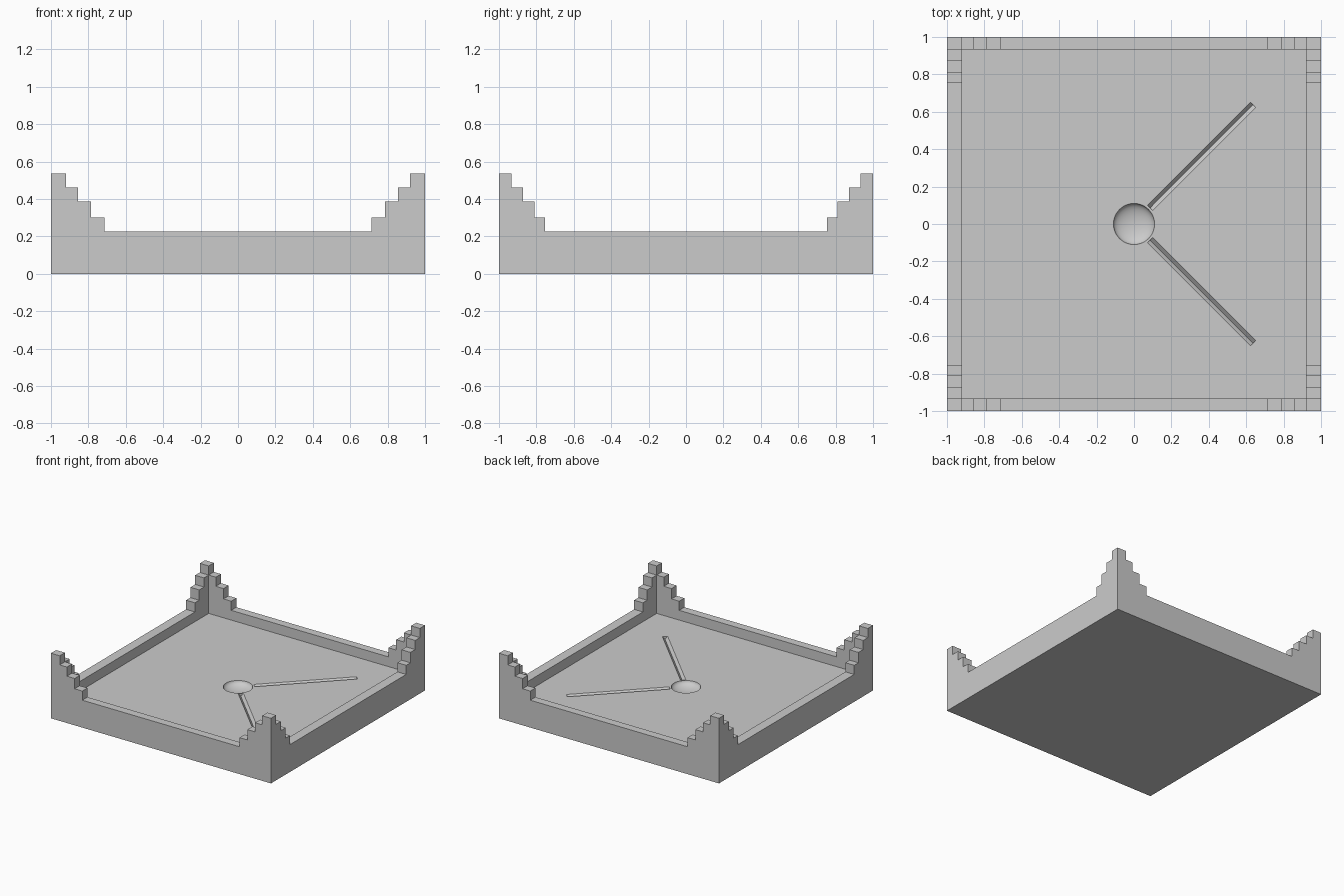
import bpy, bmesh, math
from mathutils import Matrix

if "Cube" in bpy.data.objects:
    bpy.data.objects.remove(bpy.data.objects["Cube"])

FLOOR = 0.145
WALL = 0.225
DEPTH = 0.022


def finish(name, bm):
    bmesh.ops.recalc_face_normals(bm, faces=bm.faces)
    me = bpy.data.meshes.new(name)
    bm.to_mesh(me)
    bm.free()
    ob = bpy.data.objects.new(name, me)
    bpy.context.collection.objects.link(ob)
    return ob


def prism(name, pts, sweep, matrix=Matrix()):
    """Extrude a closed 3D outline along a vector."""
    bm = bmesh.new()
    face = bm.faces.new([bm.verts.new(p) for p in pts])
    ext = bmesh.ops.extrude_face_region(bm, geom=[face])
    verts = [g for g in ext["geom"] if isinstance(g, bmesh.types.BMVert)]
    bmesh.ops.translate(bm, verts=verts, vec=sweep)
    bm.transform(matrix)
    return finish(name, bm)


def stepped(end, steps):
    """Wall outline (u, z) rising in steps towards both ends."""
    half, z = [], WALL
    for u, top in steps:
        half += [(u, z), (u, top)]
        z = top
    half += [(end, z), (end, 0)]
    return half + [(-u, z) for u, z in reversed(half)]


# Stepped walls: front and back carry the corner posts
long_wall = stepped(1.0, [(0.715, 0.30), (0.785, 0.385), (0.855, 0.46), (0.92, 0.535)])
side_wall = stepped(0.933, [(0.755, 0.30), (0.81, 0.385), (0.872, 0.46)])
for s, name in ((-1, "front_wall"), (1, "back_wall")):
    prism(name, [(u, s, z) for u, z in long_wall], (0, -s * 0.067, 0))
for s, name in ((-1, "left_wall"), (1, "right_wall")):
    prism(name, [(s, u, z) for u, z in side_wall], (-s * 0.08, 0, 0))

# Sunken floor slab
floor = prism("floor", [(x, y, 0) for x, y in
              ((-0.92, -0.933), (0.92, -0.933), (0.92, 0.933), (-0.92, 0.933))], (0, 0, FLOOR))


def carve(cutter):
    cutter.hide_render = True
    mod = floor.modifiers.new(cutter.name, 'BOOLEAN')
    mod.operation, mod.solver, mod.object = 'DIFFERENCE', 'EXACT', cutter
    bpy.context.view_layer.objects.active = floor
    bpy.ops.object.modifier_apply(modifier=mod.name)
    bpy.data.objects.remove(cutter)


# Four V-shaped diagonal drain channels
for i in range(4):
    turn = Matrix.Rotation(math.radians(45 + 90 * i), 4, 'Z')
    outline = [(0.05, -0.02, FLOOR + 0.05), (0.05, -0.02, FLOOR), (0.05, 0, FLOOR - DEPTH),
               (0.05, 0.02, FLOOR), (0.05, 0.02, FLOOR + 0.05)]
    carve(prism("channel_cutter", outline, (0.85, 0, 0), turn))

# Round seat for the drain
bm = bmesh.new()
bmesh.ops.create_cone(bm, cap_ends=True, segments=48, radius1=0.123, radius2=0.123, depth=0.2,
                      matrix=Matrix.Translation((0, 0, FLOOR + 0.05)))
carve(finish("drain_cutter", bm))

# Drain dish: flat rim with a shallow concave bowl, turned from a profile
bm = bmesh.new()
profile = [(0.123, FLOOR - 0.06), (0.123, FLOOR), (0.11, FLOOR)]
profile += [(0.11 * math.cos(a), FLOOR - 0.045 * math.sin(a))
            for a in (math.pi / 2 * k / 8 for k in range(1, 9))]
vs = [bm.verts.new((r, 0, z)) for r, z in profile]
es = [bm.edges.new(p) for p in zip(vs, vs[1:])]
bmesh.ops.spin(bm, geom=vs + es, cent=(0, 0, 0), axis=(0, 0, 1),
               angle=math.tau, steps=48, use_merge=True)
bmesh.ops.remove_doubles(bm, verts=bm.verts, dist=1e-5)
bmesh.ops.recalc_face_normals(bm, faces=bm.faces)
drain = finish("drain_dish", bm)
for f in drain.data.polygons:      # bowl faces the sky
    if f.normal.z < -0.01:
        f.flip()
bpy.context.view_layer.objects.active = drain
drain.select_set(True)
bpy.ops.object.shade_smooth_by_angle(angle=math.radians(35))
